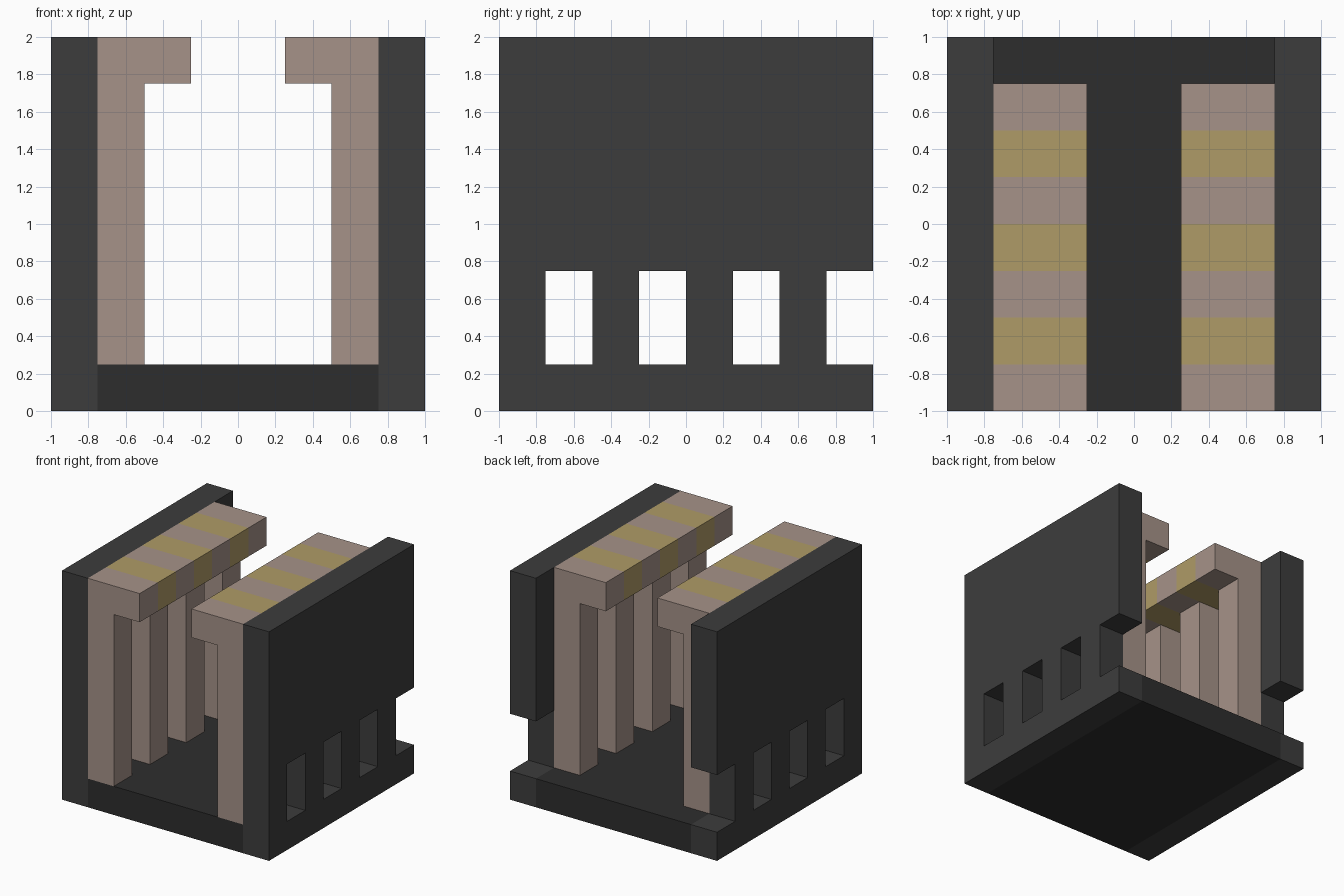
import bpy, bmesh
from mathutils import Vector

if "Cube" in bpy.data.objects:
    bpy.data.objects.remove(bpy.data.objects["Cube"])


def material(name, r, g, b):
    m = bpy.data.materials.new(name)
    m.diffuse_color = (r, g, b, 1)
    m.use_nodes = True
    m.node_tree.nodes["Principled BSDF"].inputs["Base Color"].default_value = m.diffuse_color
    return m


WALL = material("charcoal", 0.046, 0.046, 0.046)
FLOOR = material("dark_charcoal", 0.027, 0.027, 0.027)
PINK = material("dusty_pink", 0.38, 0.29, 0.25)
GOLD = material("muted_gold", 0.43, 0.33, 0.135)


def extruded(name, polygons, direction, mat, mirror=True):
    """Extrude flat polygons along a direction, optionally mirrored across x = 0."""
    bm = bmesh.new()
    for poly in polygons:
        bm.faces.new([bm.verts.new(p) for p in poly])
    bmesh.ops.remove_doubles(bm, verts=bm.verts, dist=1e-4)
    bmesh.ops.solidify  # flat sheet stays as one cap, extruded copy is the other
    ext = bmesh.ops.extrude_face_region(bm, geom=bm.faces[:], use_keep_orig=True)
    moved = [v for v in ext["geom"] if isinstance(v, bmesh.types.BMVert)]
    bmesh.ops.translate(bm, verts=moved, vec=Vector(direction))
    bmesh.ops.recalc_face_normals(bm, faces=bm.faces)
    mesh = bpy.data.meshes.new(name)
    bm.to_mesh(mesh)
    bm.free()
    mesh.materials.append(mat)
    obj = bpy.data.objects.new(name, mesh)
    bpy.context.collection.objects.link(obj)
    if mirror:
        obj.modifiers.new("mirror", "MIRROR").use_mirror_merge = False
    return obj


def xz_profile(points, y):
    return [(x, y, z) for x, z in points]


# Floor slab between the walls
extruded("floor", [xz_profile([(-.75, 0), (.75, 0), (.75, .25), (-.75, .25)], -1)],
         (0, 2, 0), FLOOR, mirror=False)

# Side walls: grid of cells, leaving every second middle cell open as a window
levels = [0, .25, .75, 2]
cells = []
for i in range(8):
    y0, y1 = -1 + i * .25, -.75 + i * .25
    for j in range(3):
        if j == 1 and i % 2 == 1:
            continue
        z0, z1 = levels[j], levels[j + 1]
        cells.append([(.75, y0, z0), (.75, y1, z0), (.75, y1, z1), (.75, y0, z1)])
extruded("side_walls", cells, (.25, 0, 0), WALL)

# Hooked pillars standing against the walls
hook = [(.5, .25), (.75, .25), (.75, 2), (.25, 2), (.25, 1.75), (.5, 1.75)]
for i in range(4):
    extruded(f"hooked_pillars_{i + 1}", [xz_profile(hook, -1 + i * .5)], (0, .25, 0), PINK)

# Gold blocks filling the gaps between the pillar heads
block = [(.25, 1.75), (.75, 1.75), (.75, 2), (.25, 2)]
for i in range(3):
    extruded(f"gold_blocks_{i + 1}", [xz_profile(block, -.75 + i * .5)], (0, .25, 0), GOLD)
